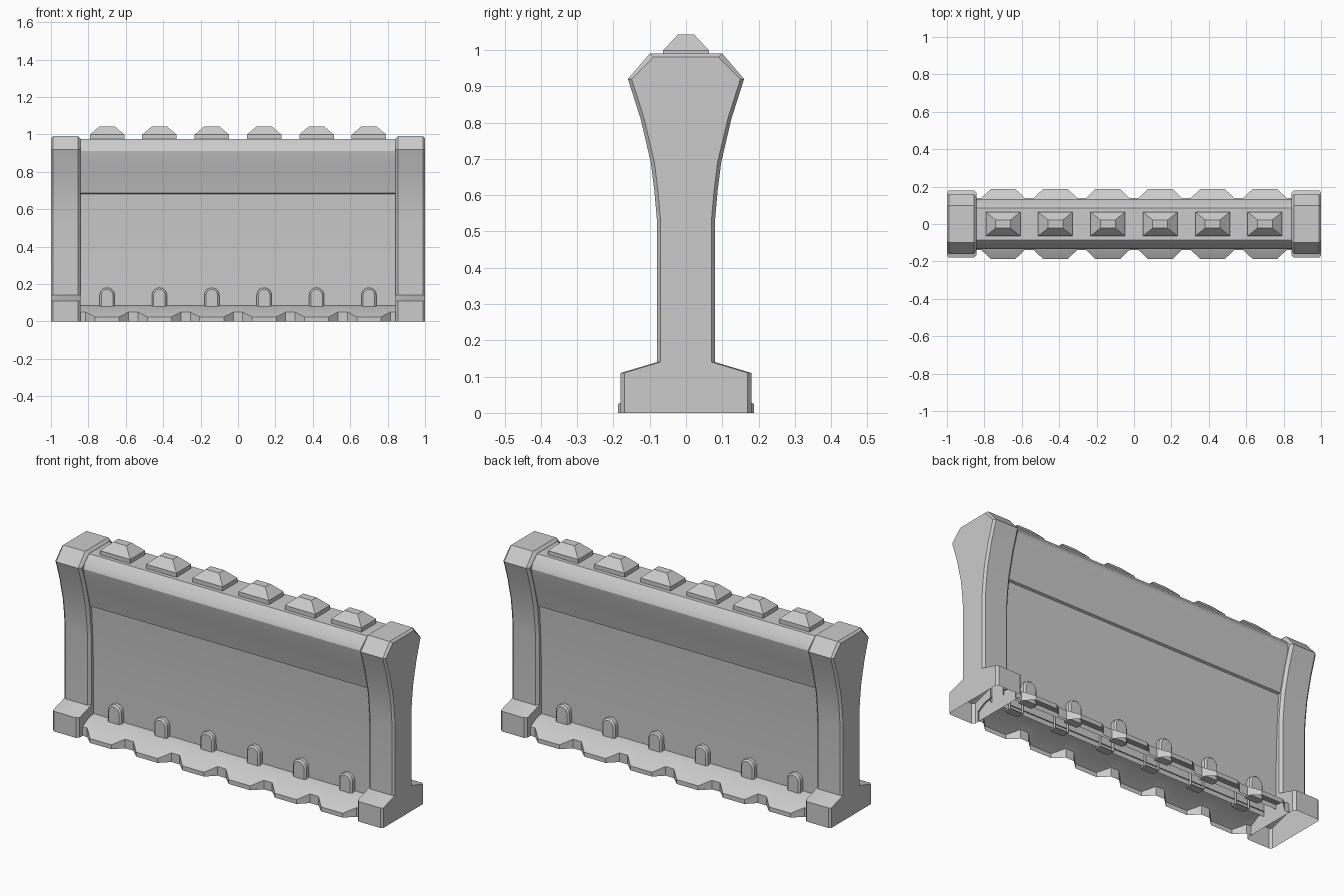
import bpy, bmesh, math

if "Cube" in bpy.data.objects:
    bpy.data.objects.remove(bpy.data.objects["Cube"])

CENTRES = [-0.70 + 0.28 * i for i in range(6)]


def loft(name, rows, closed=True, cap_start=False, cap_end=False):
    """Skin a list of equal-length point rows into one mesh object."""
    bm = bmesh.new()
    vs = [[bm.verts.new(p) for p in row] for row in rows]
    n = len(rows[0])
    for a, b in zip(vs, vs[1:]):
        for i in range(n if closed else n - 1):
            j = (i + 1) % n
            bm.faces.new((a[i], a[j], b[j], b[i]))
    if cap_start:
        bm.faces.new(vs[0][::-1])
    if cap_end:
        bm.faces.new(vs[-1])
    bmesh.ops.recalc_face_normals(bm, faces=bm.faces)
    me = bpy.data.meshes.new(name)
    bm.to_mesh(me)
    bm.free()
    ob = bpy.data.objects.new(name, me)
    bpy.context.collection.objects.link(ob)
    return ob


def both_sides(half):
    """Mirror a bottom-to-top (y, z) half profile across y = 0."""
    return half + [(-y, z) for y, z in reversed(half)]


# End posts: flared profile, chamfered rims, open underneath
POST = [(0.18, 0.0), (0.18, 0.11), (0.08, 0.14), (0.08, 0.53), (0.087, 0.61),
        (0.097, 0.69), (0.125, 0.81), (0.16, 0.92), (0.10, 0.99)]
for side, label in ((-1, "left"), (1, "right")):
    rows = []
    for x, inset in ((0.842, 0.014), (0.856, 0), (0.988, 0), (1.0, 0.01)):
        half = [(y - inset, z - (inset if z > 0.95 else 0)) for y, z in POST]
        rows.append([(side * x, y, z) for y, z in both_sides(half)])
    ob = loft(label + "_end_post", rows, True, True, True)
    bm = bmesh.new()
    bm.from_mesh(ob.data)
    bottom = [f for f in bm.faces if all(v.co.z < 0.001 for v in f.verts)]
    bmesh.ops.delete(bm, geom=bottom, context='FACES')
    bm.to_mesh(ob.data)
    bm.free()

# Wall: recessed panel below a bulging top rail
WALL = [(0.045, 0.06), (0.046, 0.3), (0.052, 0.5), (0.064, 0.68), (0.076, 0.685),
        (0.086, 0.725), (0.105, 0.80), (0.126, 0.87), (0.134, 0.91),
        (0.125, 0.935), (0.085, 0.975)]
loft("wall", [[(x, y, z) for y, z in both_sides(WALL)] for x in (-0.85, 0.85)], False)

# Wavy sloping ledges along the foot, front and back
wave = [(-0.85, 0.14)]
for c in CENTRES:
    wave += [(c - 0.115, 0.14), (c - 0.065, 0.188), (c + 0.065, 0.188), (c + 0.115, 0.14)]
wave.append((0.85, 0.14))
for s, label in ((-1, "front"), (1, "back")):
    rows = []
    for x, y in wave:
        z = 0.05 if y < 0.15 else 0.024
        rows.append([(x, s * 0.04, 0.086), (x, s * 0.09, 0.078), (x, s * y, z), (x, s * y, 0)])
    ob = loft(label + "_ledge", rows, False)
    if ob.data.polygons[0].normal.z < 0:
        ob.data.flip_normals()


# Round-topped pegs standing against the wall
def arch(cx, y, r):
    pts = [(cx + r, y, 0.06)]
    for i in range(9):
        a = math.pi * i / 8
        pts.append((cx + r * math.cos(a), y, 0.14 + r * math.sin(a)))
    return pts + [(cx - r, y, 0.06)]


for c in CENTRES:
    for s, label in ((-1, "front"), (1, "back")):
        loft(label + "_peg", [arch(c, s * 0.03, 0.04), arch(c, s * 0.066, 0.04),
                              arch(c, s * 0.074, 0.031)], True, False, True)


# Faceted studs along the top
def rect(cx, hx, hy, z):
    return [(cx - hx, -hy, z), (cx + hx, -hy, z), (cx + hx, hy, z), (cx - hx, hy, z)]


for c in CENTRES:
    loft("top_stud", [rect(c, 0.092, 0.064, 0.965), rect(c, 0.092, 0.064, 0.998),
                      rect(c, 0.04, 0.022, 1.043)], True, True, True)

# Smooth the soft curves, keep hard edges
bpy.ops.object.select_all(action='SELECT')
bpy.context.view_layer.objects.active = bpy.data.objects["wall"]
bpy.ops.object.shade_smooth_by_angle(angle=math.radians(30))
